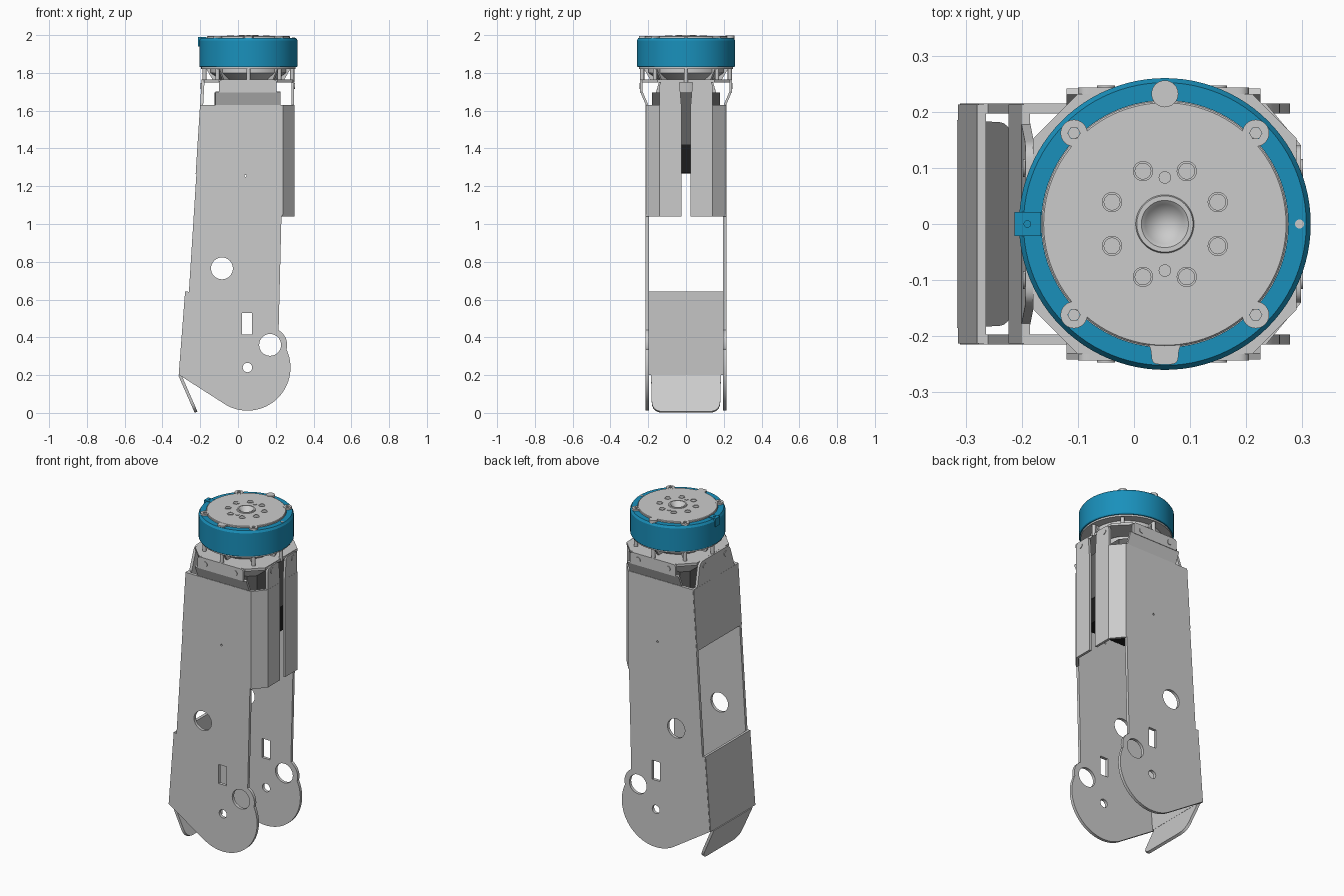
import bpy, bmesh
from math import sin, cos, pi, radians
from mathutils import Vector, Matrix

if "Cube" in bpy.data.objects:
    bpy.data.objects.remove(bpy.data.objects["Cube"])

X, Y, Z = Vector((1, 0, 0)), Vector((0, 1, 0)), Vector((0, 0, 1))
CX = 0.055  # axis of the round head


def material(name, rgb):
    m = bpy.data.materials.new(name)
    m.diffuse_color = (*rgb, 1)
    m.use_nodes = True
    m.node_tree.nodes["Principled BSDF"].inputs["Base Color"].default_value = m.diffuse_color
    return m


BLUE = material("blue", (0.01, 0.28, 0.5))
DARK = material("dark_grey", (0.12, 0.12, 0.12))
BLACK = material("black", (0.012, 0.012, 0.012))


def finish(name, bm, mat=None, smooth=True):
    bmesh.ops.remove_doubles(bm, verts=bm.verts, dist=1e-5)
    bmesh.ops.recalc_face_normals(bm, faces=bm.faces)
    me = bpy.data.meshes.new(name)
    bm.to_mesh(me)
    bm.free()
    ob = bpy.data.objects.new(name, me)
    bpy.context.collection.objects.link(ob)
    if mat:
        me.materials.append(mat)
    if smooth:
        bpy.ops.object.select_all(action='DESELECT')
        bpy.context.view_layer.objects.active = ob
        ob.select_set(True)
        bpy.ops.object.shade_smooth_by_angle(angle=radians(30))
    return ob


def arc(cx, cy, r, a0=0, a1=360, n=32):
    k = n if a1 - a0 == 360 else n + 1
    return [(cx + r * cos(radians(a0 + (a1 - a0) * i / n)),
             cy + r * sin(radians(a0 + (a1 - a0) * i / n))) for i in range(k)]


def rect(x0, x1, y0, y1):
    return [(x0, y0), (x1, y0), (x1, y1), (x0, y1)]


def rounded(pts, radii):
    """Round the corners whose index is a key of radii."""
    out = []
    for i, p in enumerate(pts):
        if i not in radii:
            out.append(p)
            continue
        p = Vector(p)
        a = p + (Vector(pts[i - 1]) - p).normalized() * radii[i]
        b = p + (Vector(pts[(i + 1) % len(pts)]) - p).normalized() * radii[i]
        for k in range(7):
            t = k / 6
            out.append(tuple(a * (1 - t) ** 2 + p * 2 * t * (1 - t) + b * t * t))
    return out


def plate(name, loops, t, origin, u, v, mat=None):
    """Flat sheet: first loop is the outline, the others are holes."""
    cu = bpy.data.curves.new(name, 'CURVE')
    cu.dimensions, cu.fill_mode, cu.extrude = '2D', 'BOTH', t / 2
    for loop in loops:
        sp = cu.splines.new('POLY')
        sp.points.add(len(loop) - 1)
        for pt, (a, b) in zip(sp.points, loop):
            pt.co = (a, b, 0, 1)
        sp.use_cyclic_u = True
    tmp = bpy.data.objects.new(name + "_outline", cu)
    bpy.context.collection.objects.link(tmp)
    me = bpy.data.meshes.new_from_object(
        tmp.evaluated_get(bpy.context.evaluated_depsgraph_get()))
    bm = bmesh.new()
    bm.from_mesh(me)
    bpy.data.objects.remove(tmp)
    bpy.data.curves.remove(cu)
    bpy.data.meshes.remove(me)
    v = v.normalized()
    n = u.cross(v)
    m = Matrix((u, v, n)).transposed().to_4x4()
    m.translation = origin
    bm.transform(m)
    return finish(name, bm, mat)


def prism(name, loops, z0, z1, mat=None):
    return plate(name, loops, z1 - z0, Vector((0, 0, (z0 + z1) / 2)), X, Y, mat)


def lathe(name, prof, mat=None, steps=96):
    bm = bmesh.new()
    vs = [bm.verts.new((CX + r, 0, z)) for r, z in prof]
    es = [bm.edges.new((a, b)) for a, b in zip(vs, vs[1:])]
    bmesh.ops.spin(bm, geom=vs + es, cent=(CX, 0, 0), axis=Z, angle=2 * pi, steps=steps)
    return finish(name, bm, mat)


def cyl(name, loc, r, h, axis=Z, mat=None, n=24):
    bm = bmesh.new()
    bmesh.ops.create_cone(bm, cap_ends=True, segments=n, radius1=r, radius2=r, depth=h)
    bm.transform(Matrix.Translation(loc) @ Z.rotation_difference(axis).to_matrix().to_4x4())
    return finish(name, bm, mat)


# side plates with round lower ends, bent flanges and upper tabs
side = ([(-0.31, 0.2)] + arc(0.05, 0.24, 0.228, -120, 25, 40)
        + arc(0.17, 0.36, 0.09, -15, 60, 14)
        + [(0.23, 1.04), (0.237, 1.05), (0.237, 1.63), (-0.197, 1.63),
           (-0.26, 0.64), (-0.277, 0.64)])
side_holes = [arc(-0.085, 0.765, 0.058), rect(0.022, 0.075, 0.415, 0.53),
              arc(0.17, 0.36, 0.058), arc(0.05, 0.24, 0.025), arc(0.04, 1.255, 0.006, n=12)]
for s, tag in ((-1, "front"), (1, "back")):
    plate(tag + "_side_plate", [side] + side_holes, 0.018, Vector((0, s * 0.206, 0)), X, Z)
    fold = [(0.235, 0.215), (0.298, 0.14), (0.298, 0.024), (0.283, 0.024),
            (0.283, 0.134), (0.228, 0.198)]
    prism(tag + "_folded_flange", [[(x, s * y) for x, y in fold]], 1.04, 1.63)
    tab = rounded([(s * 0.024, 1.62), (s * 0.14, 1.62), (s * 0.14, 1.76), (s * 0.035, 1.76)],
                  {2: 0.03, 3: 0.02})
    plate(tag + "_flange_tab", [tab], 0.015, Vector((0.29, 0, 0)), Y, Z)
    # outward bent strip and tab above the side plate
    p0, p1 = Vector((0, s * 0.206, 1.63)), Vector((0, s * 0.236, 1.70))
    plate(tag + "_bent_strip", [rect(-0.12, 0.225, 0, (p1 - p0).length)], 0.012, p0, X, p1 - p0)
    top = rounded(rect(-0.1, 0.205, 1.695, 1.765), {2: 0.02, 3: 0.02})
    plate(tag + "_mount_tab", [top], 0.014, Vector((0, s * 0.236, 0)), X, Z)
    for x in (-0.05, 0.15):
        cyl(tag + "_tab_screw", (x, s * 0.242, 1.73), 0.016, 0.01, Y)
    for x, name in ((0.297, "flange_screw"), (-0.194, "rear_tab_screw")):
        cyl(name, (x, s * 0.1, 1.73), 0.016, 0.008, X)


# sloped panels on the left side, given by their lower and upper x-z ends
def panel(name, a, b, outline, t=0.016):
    a, b = Vector((a[0], 0, a[1])), Vector((b[0], 0, b[1]))
    L = (b - a).length
    return plate(name, [outline(L)], t, a, Y, b - a)


panel("upper_left_panel", (-0.216, 1.265), (-0.193, 1.63), lambda L: rect(-0.213, 0.213, 0, L))
panel("left_mount_tab", (-0.193, 1.62), (-0.185, 1.765),
      lambda L: rounded([(-0.18, 0), (0.18, 0), (0.14, L), (-0.14, L)], {2: 0.03, 3: 0.03}))
panel("lower_left_panel", (-0.306, 0.2), (-0.272, 0.643), lambda L: rect(-0.213, 0.213, 0, L))
panel("bottom_flap", (-0.222, 0.004), (-0.308, 0.2),
      lambda L: rounded([(-0.18, 0), (0.18, 0), (0.185, L), (-0.185, L)], {0: 0.06, 1: 0.06}))


# motor housing inside the shell
def octagon(x0, x1, y, c):
    return [(x0 + c, -y), (x1 - c, -y), (x1, -y + c), (x1, y - c),
            (x1 - c, y), (x0 + c, y), (x0, y - c), (x0, -y + c)]


prism("motor_housing", [octagon(-0.125, 0.225, 0.18, 0.04)], 1.42, 1.695, DARK)
prism("motor_lower_end", [octagon(-0.12, 0.22, 0.175, 0.04)], 1.27, 1.42, BLACK)

# neck: mounting plate, hub, ribs and standoffs
prism("mounting_plate", [octagon(-0.18, 0.29, 0.232, 0.08), arc(CX, 0, 0.15)], 1.75, 1.765)
lathe("neck_hub", [(0, 1.69), (0.13, 1.69), (0.14, 1.76), (0.2, 1.80), (0.2, 1.825), (0, 1.825)])
for i in range(8):
    a = i * pi / 4
    d = Vector((cos(a), sin(a), 0))
    c = Vector((CX, 0, 0))
    cyl("standoff", c + d * 0.232 + Z * 1.79, 0.011, 0.08, n=16)
    plate("neck_rib", [[(0.12, 1.765), (0.19, 1.765), (0.225, 1.825), (0.12, 1.825)]],
          0.012, c, d, Z)
lathe("base_flange", [(0, 1.82), (0.25, 1.82), (0.25, 1.833), (0, 1.833)])

# blue outer ring
lathe("blue_ring", [(0.22, 1.83), (0.256, 1.83), (0.26, 1.836), (0.26, 1.972),
                    (0.252, 1.985), (0.22, 1.985), (0.22, 1.83)], BLUE)
prism("ring_key_block", [rect(-0.213, -0.166, -0.021, 0.021), arc(-0.19, 0, 0.006, n=16)],
      1.94, 1.989, BLUE)
cyl("ring_pin", (0.295, 0, 1.983), 0.008, 0.008)

# output disc with centre cone recess and lower lug
lathe("output_disc", [(0, 1.84), (0.219, 1.84), (0.219, 1.992), (0.216, 1.995), (0.052, 1.995),
                      (0.05, 2.0), (0.042, 2.0), (0.035, 1.994), (0, 1.945)])
lug = rounded([(0.018, -0.2), (0.092, -0.2), (0.08, -0.222), (0.078, -0.25), (0.032, -0.25),
               (0.03, -0.222)], {2: 0.01, 3: 0.012, 4: 0.012, 5: 0.01})
prism("disc_lug", [lug], 1.975, 1.994)
cyl("ring_stud", (CX, 0.232, 1.985), 0.024, 0.026)
for i in range(8):
    a = radians(22.5 + 45 * i)
    x, y = CX + 0.102 * cos(a), 0.102 * sin(a)
    prism("bolt_collar", [arc(x, y, 0.018, n=24), arc(x, y, 0.014, n=24)], 1.99, 1.998)
for s in (-1, 1):
    cyl("dowel_pin", (CX, s * 0.083, 1.994), 0.011, 0.008)
    for sx in (-1, 1):  # hex socket ring screws
        x, y = CX + sx * 0.162, s * 0.162
        prism("ring_screw", [arc(x, y, 0.024, n=24), arc(x, y, 0.011, n=6)], 1.98, 1.996)
        cyl("ring_screw_socket", (x, y, 1.984), 0.0115, 0.006, n=6)
